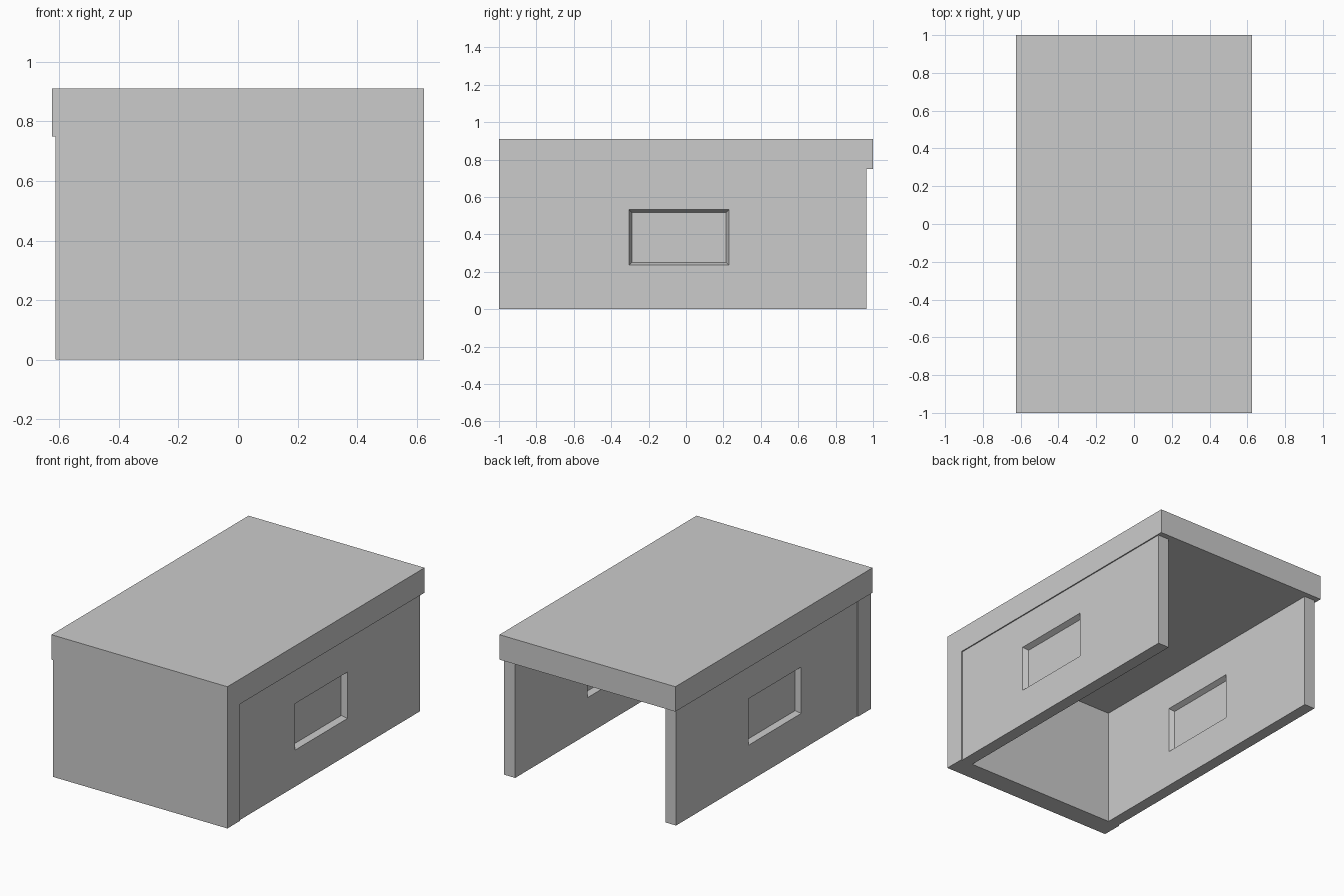
import bpy, bmesh

if "Cube" in bpy.data.objects:
    bpy.data.objects.remove(bpy.data.objects["Cube"])


def make_object(name, bm):
    bmesh.ops.recalc_face_normals(bm, faces=bm.faces[:])
    mesh = bpy.data.meshes.new(name)
    bm.to_mesh(mesh)
    bm.free()
    obj = bpy.data.objects.new(name, mesh)
    bpy.context.collection.objects.link(obj)
    return obj


def box(name, x, y, z):
    bm = bmesh.new()
    bmesh.ops.create_cube(bm, size=1)
    for v in bm.verts:
        v.co = [r[0] if c < 0 else r[1] for c, r in zip(v.co, (x, y, z))]
    return make_object(name, bm)


def rect(y, z, grow=0.0):
    y0, y1, z0, z1 = y[0] - grow, y[1] + grow, z[0] - grow, z[1] + grow
    return [(y0, z0), (y1, z0), (y1, z1), (y0, z1)]


def window_wall(name, x_out, x_in):
    """Wall skinned through rectangular loops, from outer pane round to inner pane."""
    mid = (x_out + x_in) / 2
    pane = 0.005 if x_out > x_in else -0.005
    edge = rect((-0.88, 0.965), (0.0, 0.75))
    glass = rect((-0.29, 0.215), (0.25, 0.518))
    splay = rect((-0.29, 0.215), (0.25, 0.518), 0.015)
    stages = [(mid + pane, glass), (x_out, splay), (x_out, edge),
              (x_in, edge), (x_in, splay), (mid - pane, glass)]
    bm = bmesh.new()
    loops = [[bm.verts.new((x, y, z)) for y, z in pts] for x, pts in stages]
    for a, b in zip(loops, loops[1:]):
        for i in range(4):
            j = (i + 1) % 4
            bm.faces.new((a[i], a[j], b[j], b[i]))
    bm.faces.new(loops[0])
    bm.faces.new(loops[-1])
    return make_object(name, bm)


# Flat roof slab with overhang at the open back
box("roof", (-0.625, 0.625), (-1.0, 1.0), (0.75, 0.91))

# Thick closed front wall, flush with the roof on the right
box("front_wall", (-0.6125, 0.625), (-1.0, -0.87), (0.0, 0.75))

# Side walls, slightly recessed, each with a splayed window and pane
window_wall("right_wall", 0.6175, 0.538)
window_wall("left_wall", -0.605, -0.53)
